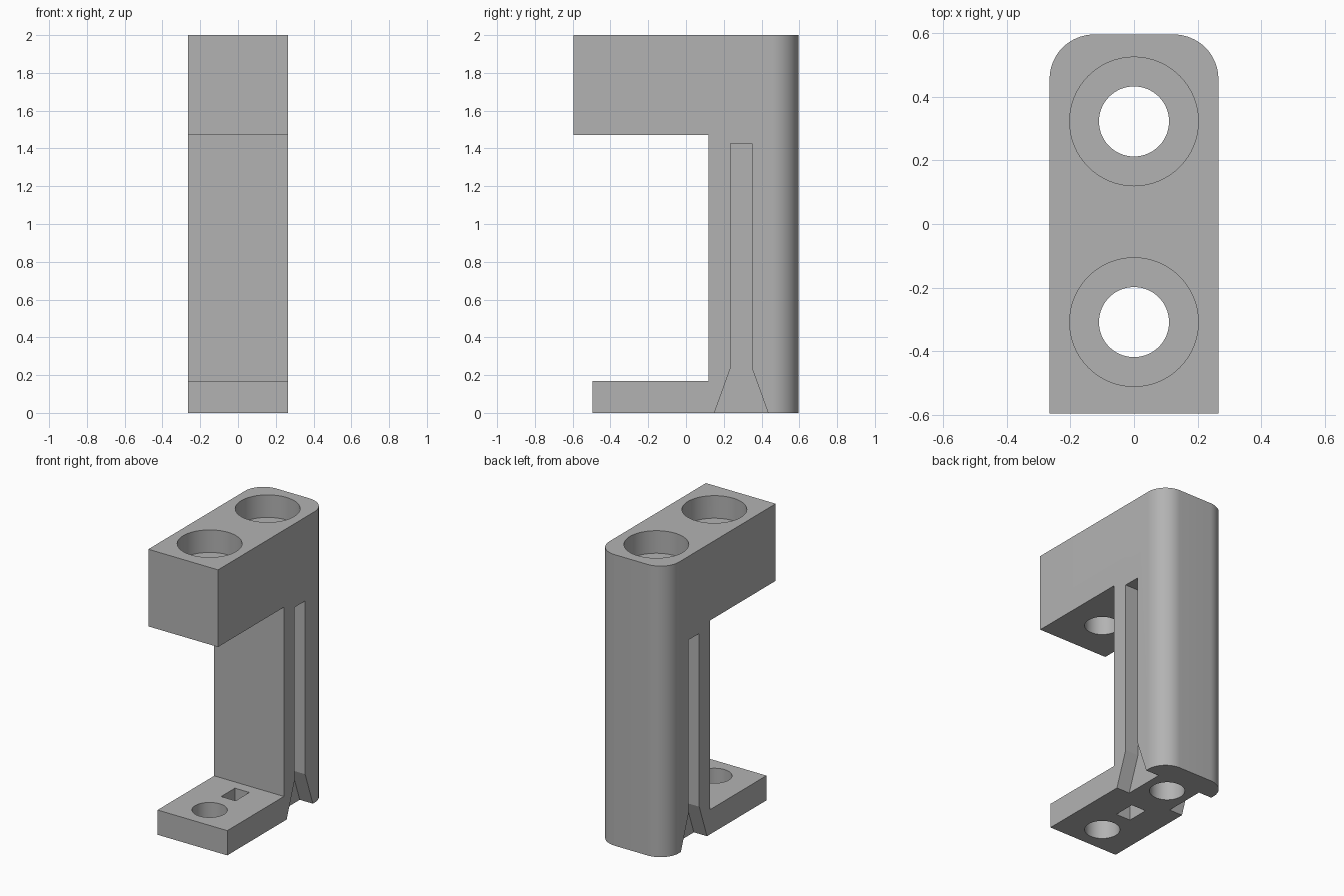
import bpy
import bmesh
import math
from mathutils import Matrix, Vector

cube = bpy.data.objects.get("Cube")
if cube:
    bpy.data.objects.remove(cube, do_unlink=True)

HALF_W = 0.265      # half the bracket width
BACK = 0.595        # rear face
GROOVE_DEPTH = 0.10

grey = bpy.data.materials.new("plain grey")
grey.use_nodes = True
colour = (0.45, 0.45, 0.45, 1)
grey.diffuse_color = colour
grey.node_tree.nodes["Principled BSDF"].inputs["Base Color"].default_value = colour


def make_object(name, bm):
    bmesh.ops.recalc_face_normals(bm, faces=bm.faces)
    mesh = bpy.data.meshes.new(name)
    bm.to_mesh(mesh)
    bm.free()
    mesh.materials.append(grey)
    obj = bpy.data.objects.new(name, mesh)
    bpy.context.collection.objects.link(obj)
    return obj


def side_profile(points, x0, x1):
    """Extrude a (y, z) outline from x0 to x1."""
    bm = bmesh.new()
    face = bm.faces.new([bm.verts.new((x0, y, z)) for y, z in points])
    ext = bmesh.ops.extrude_face_region(bm, geom=[face])
    verts = [v for v in ext["geom"] if isinstance(v, bmesh.types.BMVert)]
    bmesh.ops.translate(bm, verts=verts, vec=(x1 - x0, 0, 0))
    return bm


def cylinder(name, y, radius, z0, z1):
    bm = bmesh.new()
    bmesh.ops.create_cone(bm, cap_ends=True, segments=64, radius1=radius,
                          radius2=radius, depth=z1 - z0,
                          matrix=Matrix.Translation((0, y, (z0 + z1) / 2)))
    return make_object(name, bm)


# Bracket body: C-shaped outline with two rounded rear corners
bm = side_profile([(-0.495, 0), (BACK, 0), (BACK, 2), (-BACK, 2),
                   (-BACK, 1.47), (0.12, 1.47), (0.12, 0.17), (-0.495, 0.17)],
                  -HALF_W, HALF_W)
rear_edges = [e for e in bm.edges
              if all(v.co.y > BACK - 0.01 for v in e.verts)
              and abs(e.verts[0].co.z - e.verts[1].co.z) > 1]
bmesh.ops.bevel(bm, geom=rear_edges, offset=0.14, segments=16,
                profile=0.5, affect='EDGES')
body = make_object("bracket_body", bm)

cutters = []

# Flared groove on each side
flare = [(0.15, 0), (0.235, 0.235), (0.235, 1.425),
         (0.35, 1.425), (0.35, 0.235), (0.435, 0)]
flare = [(0.143, -0.02)] + flare[1:-1] + [(0.442, -0.02)]
for side, label in ((1, "left"), (-1, "right")):
    bm = side_profile(flare, side * (HALF_W - GROOVE_DEPTH), side * (HALF_W + 0.05))
    cutters.append(make_object(label + "_groove_cutter", bm))

# Counterbored through holes
for y, label in ((-0.308, "front"), (0.322, "rear")):
    cutters.append(cylinder(label + "_counterbore_cutter", y, 0.202, 1.845, 2.1))
    cutters.append(cylinder(label + "_hole_cutter", y, 0.11, -0.1, 2.05))

# Rectangular slot through the foot
bm = bmesh.new()
bmesh.ops.create_cube(bm, size=1, matrix=Matrix.Translation((0, -0.03, 0.1))
                      @ Matrix.Diagonal(Vector((0.11, 0.15, 0.4, 1))))
cutters.append(make_object("foot_slot_cutter", bm))

# Cut the body, then discard the cutters
bpy.context.view_layer.objects.active = body
for cutter in cutters:
    cutter.hide_render = True
    mod = body.modifiers.new(cutter.name, 'BOOLEAN')
    mod.operation = 'DIFFERENCE'
    mod.solver = 'EXACT'
    mod.object = cutter
    bpy.ops.object.modifier_apply(modifier=mod.name)
for cutter in cutters:
    bpy.data.objects.remove(cutter, do_unlink=True)

bpy.ops.object.select_all(action='DESELECT')
body.select_set(True)
bpy.ops.object.shade_smooth_by_angle(angle=math.radians(15))
